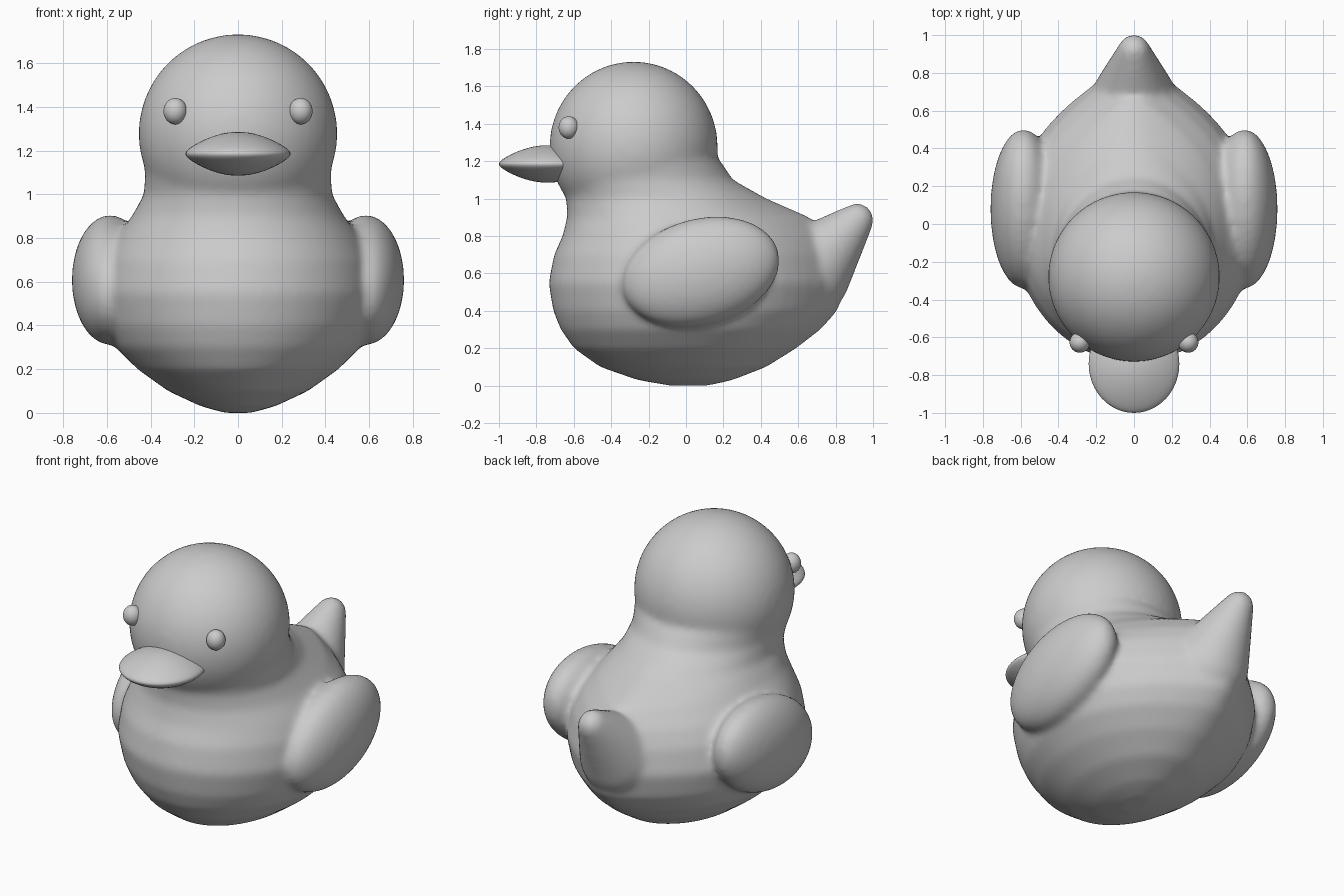
import bpy
import bmesh
from math import sin, cos, pi, radians
from mathutils import Matrix, Vector

cube = bpy.data.objects.get("Cube")
if cube:
    bpy.data.objects.remove(cube)

grey = bpy.data.materials.new("plain grey")
grey.use_nodes = True
COLOUR = (0.6, 0.6, 0.6, 1)
grey.diffuse_color = COLOUR
grey.node_tree.nodes["Principled BSDF"].inputs["Base Color"].default_value = COLOUR


def finish(name, bm):
    """Turn a bmesh into a smooth-shaded object."""
    bmesh.ops.recalc_face_normals(bm, faces=bm.faces)
    for face in bm.faces:
        face.smooth = True
    mesh = bpy.data.meshes.new(name)
    bm.to_mesh(mesh)
    bm.free()
    mesh.materials.append(grey)
    obj = bpy.data.objects.new(name, mesh)
    bpy.context.collection.objects.link(obj)
    return obj


def ball(bm, centre, radii, tilt=0.0):
    """Add an ellipsoid, tilted about the x axis."""
    matrix = (Matrix.Translation(centre) @ Matrix.Rotation(tilt, 4, "X")
              @ Matrix.Diagonal((*radii, 1)))
    return bmesh.ops.create_uvsphere(bm, u_segments=48, v_segments=32,
                                     radius=1, matrix=matrix)["verts"]


def loft(bm, rows, segments=64):
    """Stack closed sections: height, front, widest y, back, half width, rear taper."""
    rings = []
    for z, front, mid, back, width, taper in rows:
        ring = []
        for i in range(segments):
            a = 2 * pi * i / segments
            s, c = sin(a), cos(a)
            if s > 0:
                x, y = width * c * (1 - taper * s ** 4), mid + (back - mid) * s
            else:
                x, y = width * c, mid + (mid - front) * s
            ring.append(bm.verts.new((x, y, z)))
        rings.append(ring)
    for low, high in zip(rings, rings[1:]):
        for i in range(segments):
            j = (i + 1) % segments
            bm.faces.new((low[i], low[j], high[j], high[i]))
    bm.faces.new(rings[0][::-1])
    bm.faces.new(rings[-1])


# Torso and neck
body = bmesh.new()
loft(body, [
    (0.0, -0.09, 0.02, 0.12, 0.06, 0),
    (0.03, -0.26, 0.0, 0.25, 0.17, 0),
    (0.1, -0.46, -0.01, 0.43, 0.32, 0.1),
    (0.2, -0.6, -0.02, 0.59, 0.46, 0.25),
    (0.3, -0.67, -0.02, 0.72, 0.56, 0.4),
    (0.4, -0.71, -0.02, 0.81, 0.61, 0.5),
    (0.55, -0.735, -0.03, 0.86, 0.64, 0.6),
    (0.7, -0.705, -0.05, 0.83, 0.61, 0.65),
    (0.8, -0.66, -0.08, 0.77, 0.56, 0.6),
    (0.9, -0.635, -0.13, 0.66, 0.485, 0.5),
    (1.0, -0.64, -0.2, 0.43, 0.43, 0.3),
    (1.1, -0.675, -0.26, 0.25, 0.425, 0.1),
    (1.2, -0.71, -0.28, 0.185, 0.44, 0),
])

# Head
ball(body, (0, -0.28, 1.277), (0.455, 0.45, 0.455))

# Tail: a hull around a large root ball and a small tip ball
tail = bmesh.new()
ball(tail, (0, 0.64, 0.6), (0.23, 0.24, 0.24))
ball(tail, (0, 0.915, 0.885), (0.085, 0.09, 0.09))
hull = bmesh.ops.convex_hull(tail, input=tail.verts)
bmesh.ops.delete(tail, geom=[v for v in tail.verts if not v.link_faces], context="VERTS")
bmesh.ops.delete(tail, geom=[e for e in hull["geom_interior"]
                             if isinstance(e, bmesh.types.BMVert) and e.is_valid],
                 context="VERTS")
tail_mesh = bpy.data.meshes.new("tail")
tail.to_mesh(tail_mesh)
tail.free()
body.from_mesh(tail_mesh)
bpy.data.meshes.remove(tail_mesh)

# Wings
for side in (-1, 1):
    ball(body, (side * 0.585, 0.08, 0.608), (0.175, 0.43, 0.285), radians(15))

# Fuse the body and soften the joins
duck = finish("body_with_wings_and_tail", body)
remesh = duck.modifiers.new("fuse", "REMESH")
remesh.mode = "VOXEL"
remesh.voxel_size = 0.018
remesh.use_smooth_shade = True
soften = duck.modifiers.new("soften", "SMOOTH")
soften.factor = 0.5
soften.iterations = 14

# Beak: a ball thinned towards its rim
bill = bmesh.new()
for v in ball(bill, (0, 0, 0), (1, 1, 1)):
    rim = v.co.x ** 2 + v.co.y ** 2
    v.co = Vector((v.co.x * 0.24, v.co.y * 0.26 - 0.74,
                   v.co.z * 0.1 * (1 - 0.4 * rim) + 1.185))
finish("beak", bill)

# Eyes
for side, name in ((-1, "right_eye"), (1, "left_eye")):
    eye = bmesh.new()
    ball(eye, (side * 0.287, -0.627, 1.38), (0.054, 0.054, 0.06))
    finish(name, eye)
